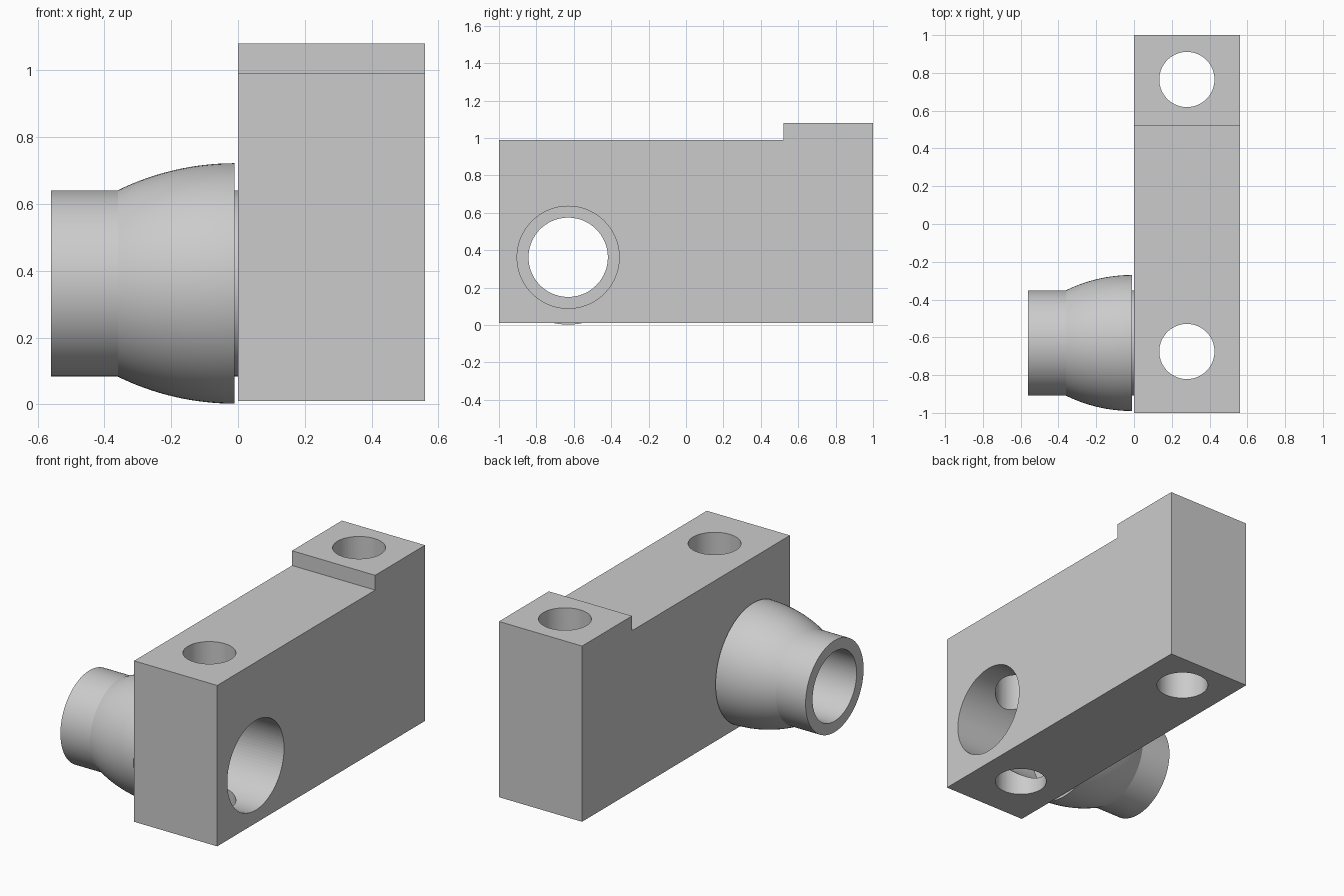
import bpy
import bmesh
import math
from mathutils import Matrix, Vector

cube = bpy.data.objects.get("Cube")
if cube:
    bpy.data.objects.remove(cube, do_unlink=True)

# Single plain grey
GREY = (0.6, 0.6, 0.6, 1.0)
grey = bpy.data.materials.new("plain_grey")
grey.use_nodes = True
grey.diffuse_color = GREY
grey.node_tree.nodes["Principled BSDF"].inputs["Base Color"].default_value = GREY

BORE_Y, BORE_Z = -0.63, 0.362
WIDTH = 0.56


def make_object(name, bm):
    bmesh.ops.recalc_face_normals(bm, faces=bm.faces)
    mesh = bpy.data.meshes.new(name)
    bm.to_mesh(mesh)
    bm.free()
    mesh.materials.append(grey)
    obj = bpy.data.objects.new(name, mesh)
    bpy.context.collection.objects.link(obj)
    return obj


def smooth(obj):
    bpy.ops.object.select_all(action="DESELECT")
    obj.select_set(True)
    bpy.context.view_layer.objects.active = obj
    bpy.ops.object.shade_smooth_by_angle(angle=math.radians(20))


def cut_hole(target, name, centre, radius, rotation):
    """Drill a round through-hole with a hidden cylinder."""
    bm = bmesh.new()
    bmesh.ops.create_cone(bm, cap_ends=True, segments=96, radius1=radius,
                          radius2=radius, depth=3,
                          matrix=Matrix.Translation(centre) @ rotation)
    cutter = make_object(name, bm)
    cutter.hide_render = True
    cutter.hide_set(True)
    cutter.display_type = "WIRE"
    mod = target.modifiers.new(name, "BOOLEAN")
    mod.operation = "DIFFERENCE"
    mod.solver = "EXACT"
    mod.object = cutter


def lathe(name, profile, segments=96):
    """Spin a closed (x, radius) profile around the bore axis."""
    bm = bmesh.new()
    verts = [bm.verts.new((x, BORE_Y, BORE_Z + r)) for x, r in profile]
    edges = [bm.edges.new((a, b)) for a, b in zip(verts, verts[1:] + verts[:1])]
    bmesh.ops.spin(bm, geom=verts + edges, cent=(0, BORE_Y, BORE_Z),
                   axis=(1, 0, 0), angle=math.tau, steps=segments)
    bmesh.ops.remove_doubles(bm, verts=bm.verts, dist=0.0001)
    obj = make_object(name, bm)
    smooth(obj)
    return obj


# Stepped block, extruded sideways from its side profile
bm = bmesh.new()
outline = [(-1, 0.01), (1, 0.01), (1, 1.08), (0.52, 1.08), (0.52, 0.99), (-1, 0.99)]
side = bm.faces.new([bm.verts.new((0, y, z)) for y, z in outline])
extruded = bmesh.ops.extrude_face_region(bm, geom=[side])["geom"]
bmesh.ops.translate(bm, vec=(WIDTH, 0, 0),
                    verts=[v for v in extruded if isinstance(v, bmesh.types.BMVert)])
block = make_object("block", bm)

# Two vertical bolt holes and the cross bore
upright = Matrix.Identity(4)
sideways = Matrix.Rotation(math.pi / 2, 4, "Y")
for name, y in (("front_hole_cutter", -0.675), ("back_hole_cutter", 0.765)):
    cut_hole(block, name, Vector((WIDTH / 2, y, 0.5)), 0.146, upright)
cut_hole(block, "bore_cutter", Vector((0.3, BORE_Y, BORE_Z)), 0.273, sideways)
smooth(block)

# Straight tube ending flush at the block
lathe("tube", [(-WIDTH, 0.212), (-WIDTH, 0.279), (0, 0.279), (0, 0.212)])

# Bell-shaped collar, a circular arc that levels out near the block
START, END, BIG, SAG = -0.36, -0.01, 0.36, 0.081
span = END - START
arc_radius = (span ** 2 + SAG ** 2) / (2 * SAG)
sweep = math.asin(span / arc_radius)
bell = []
for i in range(17):
    a = sweep * (1 - i / 16)
    bell.append((END - arc_radius * math.sin(a),
                 BIG - arc_radius * (1 - math.cos(a))))
lathe("collar", bell + [(END, 0.27), (START, 0.27)])
